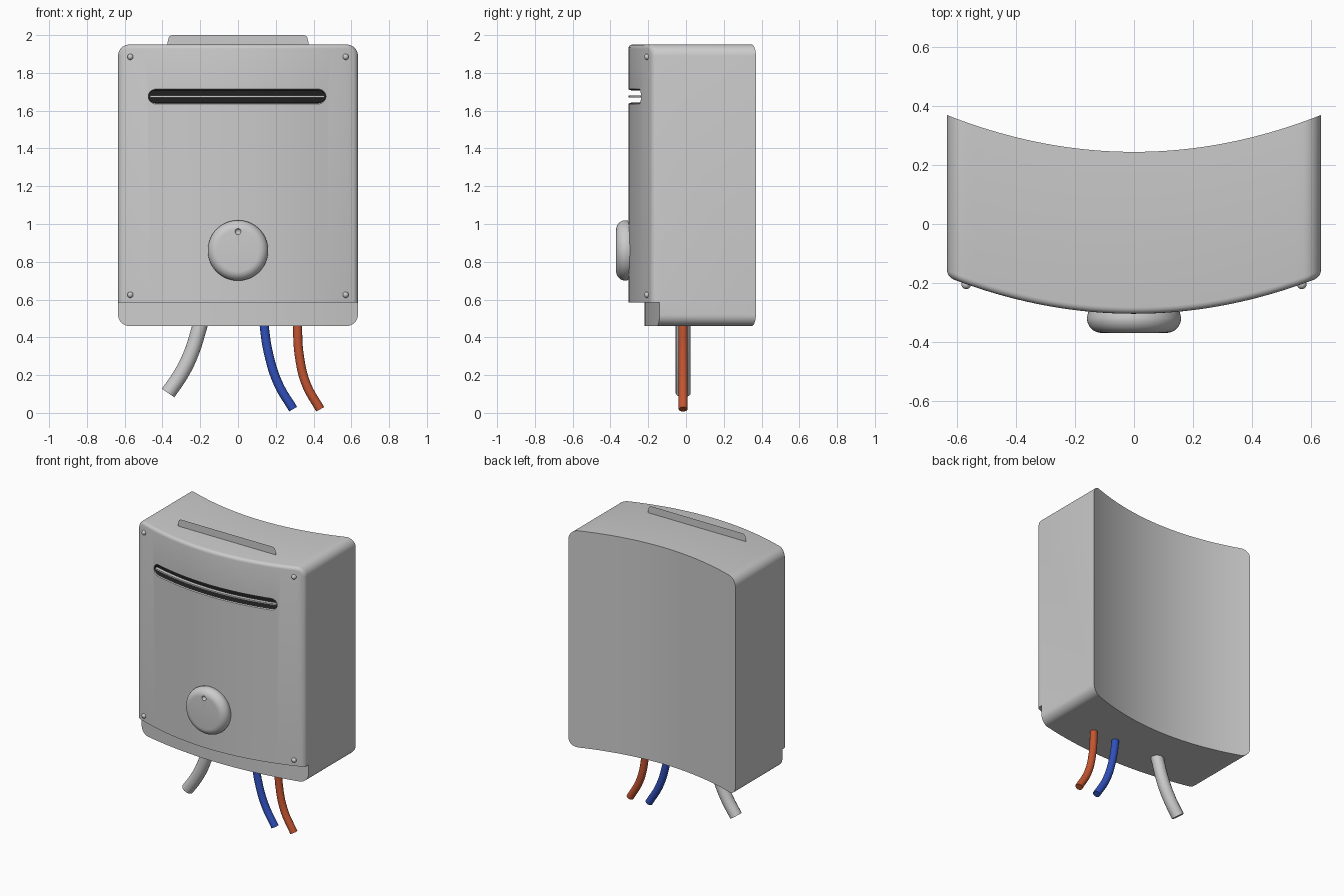
import bpy, bmesh
from math import sin, cos, pi, radians

if "Cube" in bpy.data.objects:
    bpy.data.objects.remove(bpy.data.objects["Cube"])

HX = 0.635


def front(x):
    return -0.305 + 0.125 * (x / HX) ** 2


def back(x):
    return 0.245 + 0.125 * (x / HX) ** 2


def lower_front(x):
    return -0.22 + 0.08 * (x / HX) ** 2


def finish(name, bm):
    bmesh.ops.remove_doubles(bm, verts=bm.verts, dist=1e-6)
    bmesh.ops.recalc_face_normals(bm, faces=bm.faces)
    me = bpy.data.meshes.new(name)
    bm.to_mesh(me)
    bm.free()
    ob = bpy.data.objects.new(name, me)
    bpy.context.collection.objects.link(ob)
    return ob


def activate(ob):
    bpy.ops.object.select_all(action='DESELECT')
    ob.select_set(True)
    bpy.context.view_layer.objects.active = ob


def smooth(ob):
    activate(ob)
    bpy.ops.object.shade_smooth_by_angle(angle=radians(30))


def cut(ob, cutter):
    mod = ob.modifiers.new("cut", 'BOOLEAN')
    mod.operation, mod.solver, mod.object = 'DIFFERENCE', 'EXACT', cutter
    activate(ob)
    bpy.ops.object.modifier_apply(modifier=mod.name)
    bpy.data.objects.remove(cutter)


def material(name, color):
    m = bpy.data.materials.new(name)
    m.diffuse_color = color
    m.use_nodes = True
    m.node_tree.nodes["Principled BSDF"].inputs["Base Color"].default_value = m.diffuse_color
    return m


def loft(name, xs, section):
    """Sweep a closed (y, z) section along x and cap the ends."""
    bm = bmesh.new()
    rings = [[bm.verts.new((x, y, z)) for y, z in section(x)] for x in xs]
    n = len(rings[0])
    for a, b in zip(rings, rings[1:]):
        for i in range(n):
            bm.faces.new((a[i], a[(i + 1) % n], b[(i + 1) % n], b[i]))
    bm.faces.new(rings[0])
    bm.faces.new(rings[-1])
    return finish(name, bm)


def lathe(name, profile, center, steps=64):
    """Revolve (radius, y) points about an axis parallel to y."""
    bm = bmesh.new()
    cx, cz = center
    vs = [bm.verts.new((cx + r, y, cz)) for r, y in profile]
    es = [bm.edges.new(p) for p in zip(vs, vs[1:])]
    bmesh.ops.spin(bm, geom=vs + es, cent=(cx, 0, cz), axis=(0, 1, 0),
                   angle=2 * pi, steps=steps, use_merge=True)
    return finish(name, bm)


def ball(name, loc, r):
    bm = bmesh.new()
    bmesh.ops.create_uvsphere(bm, u_segments=20, v_segments=12, radius=r)
    bmesh.ops.translate(bm, verts=bm.verts, vec=loc)
    return finish(name, bm)


def spread(a, b, n):
    return [a + (b - a) * i / n for i in range(n + 1)]


# Casing: rounded rectangle with curved back and filleted, curved front
def outline(d):
    hx, zt, zb, r = HX - d, 1.95 - d, 0.46 + d, 0.06 - d
    arc = [(hx - r + r * cos(t), r * sin(t) - r) for t in spread(0, pi / 2, 8)]
    mid = [(x, 0) for x in spread(-hx + r, hx - r, 40)[1:-1]]
    prof = [(-x, z) for x, z in arc] + mid + arc[::-1]
    return [(x, zt + z) for x, z in prof], [(x, zb - z) for x, z in prof]


bm = bmesh.new()
q = 0.022
layers = [(0, lambda x: back(x))]
for a in spread(0, pi / 2, 4):
    layers.append((q * (1 - cos(a)), lambda x, a=a: front(x) + q * (1 - sin(a))))
loops = []
for d, fy in layers:
    top, bot = outline(d)
    loops.append([bm.verts.new((x, fy(x), z)) for x, z in top + bot[::-1]])
n = len(loops[0])
for a, b in zip(loops, loops[1:]):
    for i in range(n):
        j = (i + 1) % n
        bm.faces.new((a[i], a[j], b[j], b[i]))
for lp in (loops[0], loops[-1]):
    for i in range(n // 2 - 1):
        bm.faces.new((lp[i], lp[i + 1], lp[n - 2 - i], lp[n - 1 - i]))
casing = finish("casing", bm)

# Recessed strip along the bottom of the front
cut(casing, loft("recess_cutter", spread(-0.75, 0.75, 47),
                 lambda x: [(-0.6, 0.3), (lower_front(x), 0.3),
                            (lower_front(x), 0.585), (-0.6, 0.585)]))

# Outlet slot with softened lips, following the front curve
SX, SZ, SL, SH = -0.005, 1.675, 0.47, 0.041
ends = [SL - SH + SH * sin(t) for t in spread(0, pi / 2 * 0.96, 8)]
slot_xs = [SX - e for e in ends[::-1]] + \
          [SX + e for e in spread(-SL + SH, SL - SH, 31)[1:-1]] + [SX + e for e in ends]


def slot_section(x):
    e = max(0, abs(x - SX) - (SL - SH))
    h = (SH * SH - e * e) ** 0.5
    pts = [(-0.1, 1), (-0.002, 1), (0.005, 0.88), (0.016, 0.8), (0.08, 0.8)]
    return [(front(x) + y, SZ + h * k) for y, k in pts] + \
           [(front(x) + y, SZ - h * k) for y, k in pts[::-1]]


cut(casing, loft("slot_cutter", slot_xs, slot_section))
casing.data.materials.append(None)
casing.data.materials.append(material("dark_slot", (0.015, 0.015, 0.015, 1)))
for p in casing.data.polygons:
    c = p.center
    inside = abs(c.x - SX) < SL + 0.005 and abs(c.z - SZ) < SH + 0.003
    p.material_index = int(inside and front(c.x) + 0.006 < c.y < 0)
smooth(casing)

# Thin louvre across the slot
smooth(loft("slot_louvre", spread(SX - 0.462, SX + 0.462, 40),
            lambda x: [(front(x) + dy, SZ + dz) for dy, dz in
                       ((0, -0.005), (0.025, -0.005), (0.025, 0.005), (0, 0.005))]))

# Sheet tab standing on the top
bm = bmesh.new()
half = [(0.375, 1.93), (0.372, 1.965), (0.366, 1.99), (0.352, 2.0)]
bm.faces.new([bm.verts.new((x, -0.12, z)) for x, z in
              half + [(-x, z) for x, z in half[::-1]]])
finish("top_tab", bm)

# Control knob with a dimple marker
prof = [(0, -0.28), (0.15, -0.28), (0.157, -0.305)]
prof += [(0.11 + 0.05 * cos(t), -0.32 - 0.05 * sin(t)) for t in spread(0, pi / 2, 8)]
knob = lathe("control_knob", prof + [(0, -0.37)], (0, 0.86))
cut(knob, ball("dimple_cutter", (0, -0.371, 0.96), 0.016))
smooth(knob)

# Cover screws
for sx in (-0.57, 0.57):
    for z in (0.625, 1.885):
        smooth(ball("cover_screw", (sx, front(sx) - 0.001, z), 0.016))

# Hoses hanging from the underside
hoses = [
    ("drain_hose", 0.04, None,
     [(-0.185, 0.52), (-0.202, 0.46), (-0.25, 0.31), (-0.305, 0.2), (-0.37, 0.105)]),
    ("cold_pipe", 0.024, (0.03, 0.08, 0.5, 1),
     [(0.135, 0.52), (0.139, 0.46), (0.165, 0.3), (0.215, 0.15), (0.292, 0.02)]),
    ("hot_pipe", 0.024, (0.55, 0.09, 0.03, 1),
     [(0.315, 0.52), (0.315, 0.46), (0.325, 0.3), (0.362, 0.15), (0.435, 0.019)]),
]
for name, r, color, pts in hoses:
    cu = bpy.data.curves.new(name, 'CURVE')
    cu.dimensions = '3D'
    cu.bevel_depth, cu.bevel_resolution, cu.use_fill_caps = r, 6, True
    sp = cu.splines.new('BEZIER')
    sp.bezier_points.add(len(pts) - 1)
    for bp, (x, z) in zip(sp.bezier_points, pts):
        bp.co = (x, -0.015, z)
        bp.handle_left_type = bp.handle_right_type = 'AUTO'
    ob = bpy.data.objects.new(name, cu)
    bpy.context.collection.objects.link(ob)
    activate(ob)
    bpy.ops.object.convert(target='MESH')
    if color:
        ob.data.materials.clear()
        ob.data.materials.append(material(name + "_paint", color))
    smooth(ob)
